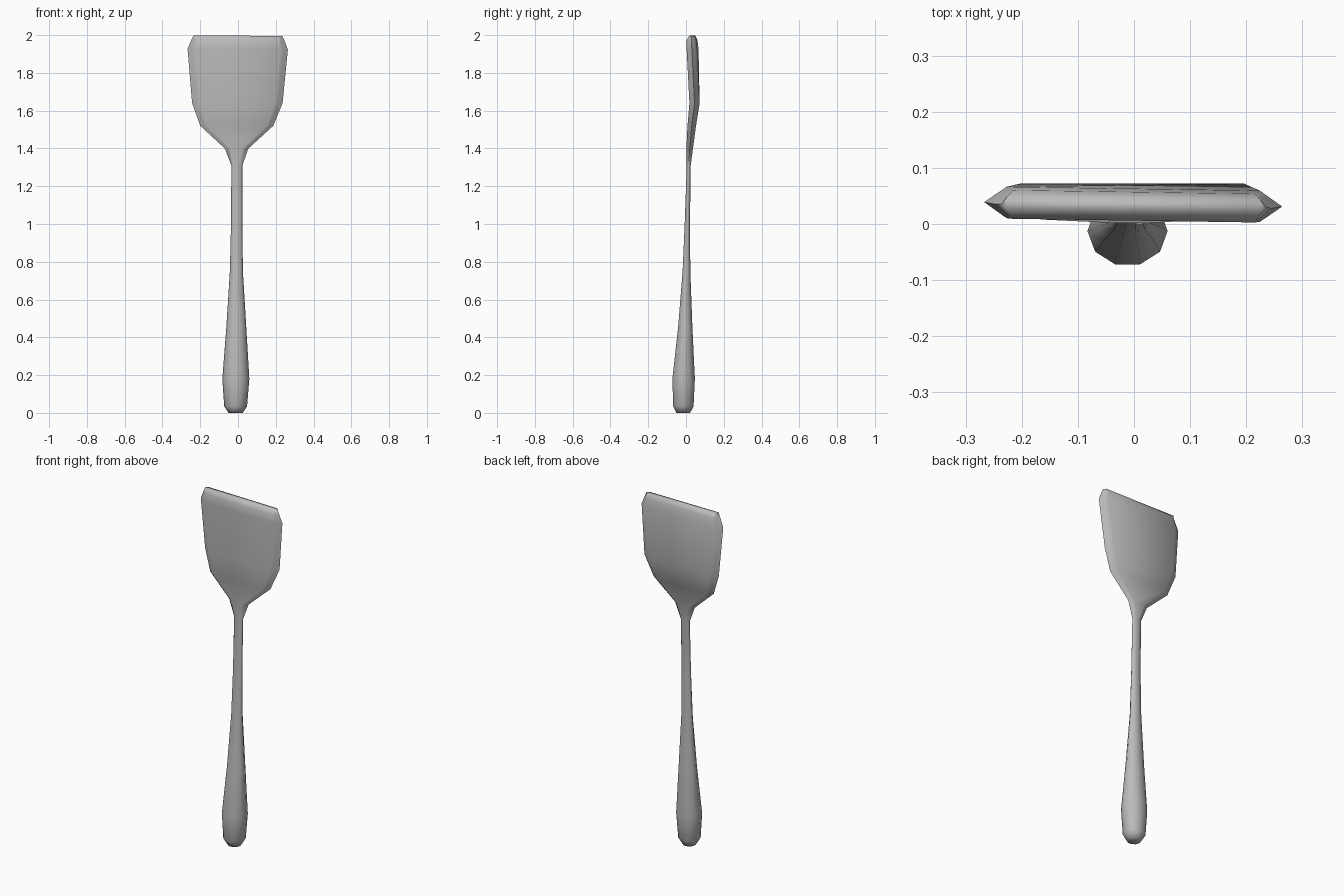
import bpy, bmesh, math

old = bpy.data.objects.get("Cube")
if old:
    bpy.data.objects.remove(old, do_unlink=True)

steel = bpy.data.materials.new("grey_metal")
steel.use_nodes = True
colour = (0.5, 0.5, 0.5, 1)
steel.diffuse_color = colour
steel.node_tree.nodes["Principled BSDF"].inputs["Base Color"].default_value = colour

SIDES = 10


def ring(bm, z, x0, x1, y0, y1, rim=None, yaw=0.0):
    """Ten-sided cross-section; a rim value makes it a flat slab with bevelled sides."""
    cx, cy, rx, ry = (x0 + x1) / 2, (y0 + y1) / 2, (x1 - x0) / 2, (y1 - y0) / 2
    verts = []
    for i in range(SIDES):
        a = math.tau * i / SIDES
        c, s = math.cos(a), math.sin(a) / math.sin(math.radians(72))
        if rim is None:
            dx = rx * c
        else:
            dx = math.copysign(rx - rim * abs(s), c)
        verts.append(bm.verts.new((cx + dx, cy + ry * s - yaw * dx, z - yaw * dx * 0.5)))
    return verts


def loft(name, sections):
    bm = bmesh.new()
    rings = [ring(bm, *s) for s in sections]
    for a, b in zip(rings, rings[1:]):
        for i in range(SIDES):
            j = (i + 1) % SIDES
            bm.faces.new((a[i], a[j], b[j], b[i]))
    # close the ends with strips running across the section
    for r in (rings[0], rings[-1]):
        for i in range(SIDES // 2):
            quad = [r[i], r[i + 1], r[-i - 1], r[-i]]
            bm.faces.new(list(dict.fromkeys(quad)))
    bmesh.ops.recalc_face_normals(bm, faces=bm.faces)
    mesh = bpy.data.meshes.new(name)
    bm.to_mesh(mesh)
    bm.free()
    mesh.materials.append(steel)
    obj = bpy.data.objects.new(name, mesh)
    bpy.context.collection.objects.link(obj)
    bpy.ops.object.select_all(action="DESELECT")
    obj.select_set(True)
    bpy.context.view_layer.objects.active = obj
    bpy.ops.object.shade_smooth_by_angle(angle=math.radians(75))
    return obj


# height, left edge, right edge, front, back, (rim width, yaw)
handle = [
    (0.0, -0.05, 0.025, -0.05, 0.022),
    (0.035, -0.073, 0.048, -0.068, 0.04),
    (0.18, -0.083, 0.06, -0.072, 0.047),
    (0.45, -0.062, 0.044, -0.042, 0.034),
    (0.75, -0.043, 0.026, -0.018, 0.023),
    (1.0, -0.037, 0.023, -0.007, 0.021),
    (1.31, -0.035, 0.023, 0.004, 0.025),
]
blade = [
    (1.4, -0.07, 0.055, 0.002, 0.037, 0.03),
    (1.52, -0.2, 0.187, 0.008, 0.053, 0.035),
    (1.64, -0.243, 0.236, 0.018, 0.072, 0.04),
    (1.925, -0.267, 0.264, 0.007, 0.063, 0.04, 0.015),
    (1.975, -0.246, 0.245, 0.006, 0.057, 0.03, 0.015),
    (1.997, -0.236, 0.234, 0.02, 0.046, 0.01, 0.012),
]

# handle and blade form one continuous piece
loft("spatula", handle + blade)
